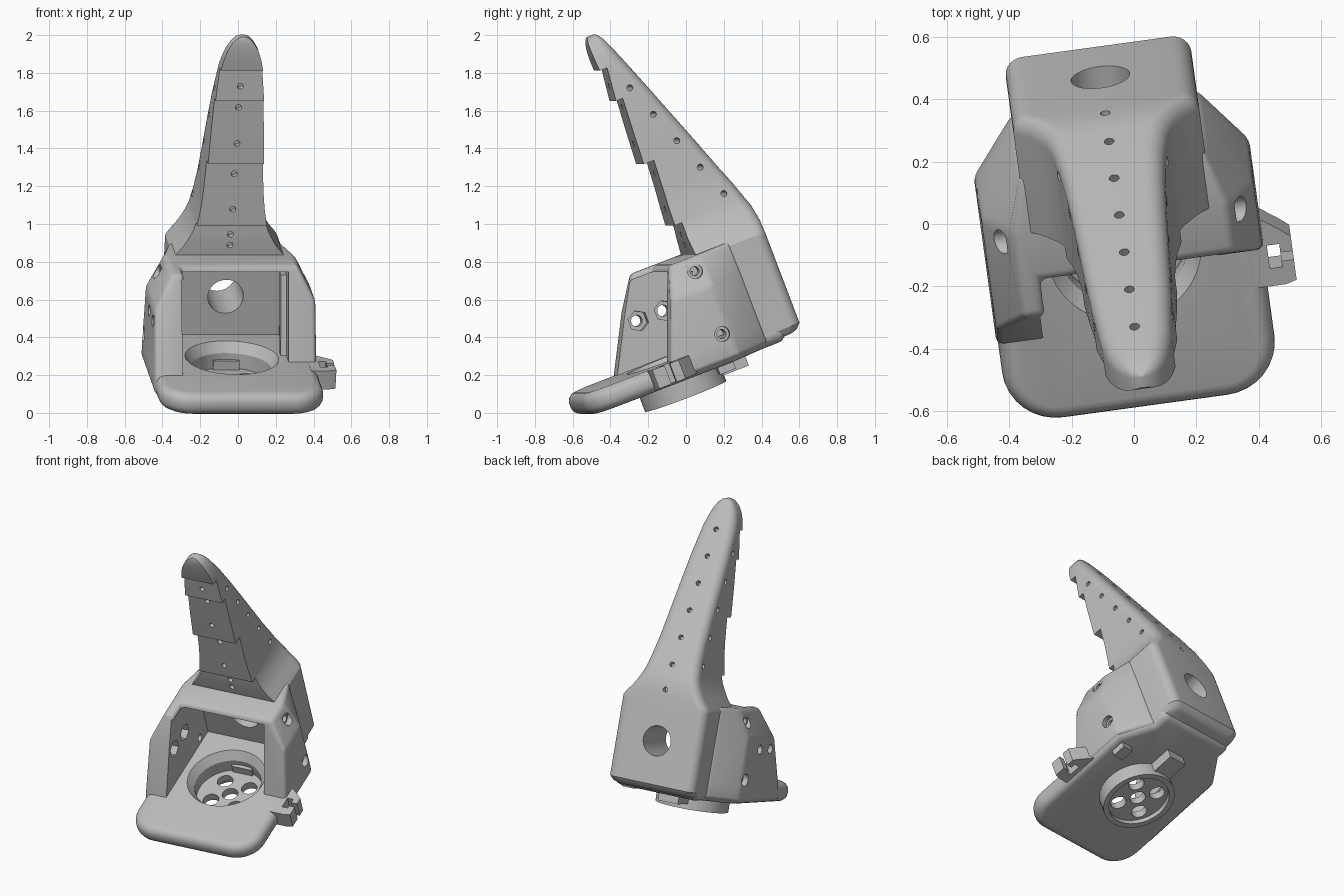
import bpy, bmesh, math
from mathutils import Matrix, Vector

if "Cube" in bpy.data.objects:
    bpy.data.objects.remove(bpy.data.objects["Cube"])

grey = bpy.data.materials.new("plain grey")
grey.use_nodes = True
GREY = (0.5, 0.5, 0.5, 1)
grey.diffuse_color = GREY
grey.node_tree.nodes["Principled BSDF"].inputs["Base Color"].default_value = GREY

# The whole model is built upright, then leaned back and turned a little
POSE = (Matrix.Rotation(math.radians(7.8), 4, 'Z') @ Matrix.Translation((-0.043, 0, 0))
        @ Matrix.Rotation(math.radians(21), 4, 'X'))
parts, cutters = [], []


def finish(bm, name, helper=False):
    bmesh.ops.recalc_face_normals(bm, faces=bm.faces)
    mesh = bpy.data.meshes.new(name)
    bm.to_mesh(mesh)
    bm.free()
    obj = bpy.data.objects.new(name, mesh)
    bpy.context.scene.collection.objects.link(obj)
    if helper:
        obj.hide_render = True
        cutters.append(obj)
    else:
        mesh.materials.append(grey)
        parts.append(obj)
    return obj


def loft(name, rings, helper=False):
    bm = bmesh.new()
    rows = [[bm.verts.new(p) for p in ring] for ring in rings]
    for a, b in zip(rows, rows[1:]):
        for i in range(len(a)):
            j = (i + 1) % len(a)
            bm.faces.new((a[i], a[j], b[j], b[i]))
    bm.faces.new(rows[0])
    bm.faces.new(rows[-1])
    return finish(bm, name, helper)


def slab(name, outline, z0, z1, helper=False):
    return loft(name, [[(x, y, z) for x, y in outline] for z in (z0, z1)], helper)


def box(name, x, y, z, helper=False):
    return slab(name, [(x[0], y[0]), (x[1], y[0]), (x[1], y[1]), (x[0], y[1])], *z, helper)


def drill(name, holes, sides=24):
    """One cutter made of several rods: (centre, direction, radius, length)."""
    bm = bmesh.new()
    for centre, axis, radius, length in holes:
        turn = Vector(axis).to_track_quat('Z', 'Y').to_matrix().to_4x4()
        bmesh.ops.create_cone(bm, cap_ends=True, segments=sides, radius1=radius, radius2=radius,
                              depth=length, matrix=Matrix.Translation(centre) @ turn)
    return finish(bm, name, True)


def apply_modifier(obj, mod):
    bpy.context.view_layer.objects.active = obj
    bpy.ops.object.modifier_apply(modifier=mod.name)


def bevel(obj, width, segments=4, angle=25):
    mod = obj.modifiers.new("round", 'BEVEL')
    mod.width, mod.segments = width, segments
    mod.limit_method, mod.angle_limit = 'ANGLE', math.radians(angle)
    apply_modifier(obj, mod)


def cut(obj, *tools):
    for tool in tools:
        mod = obj.modifiers.new("cut", 'BOOLEAN')
        mod.operation, mod.solver, mod.object = 'DIFFERENCE', 'EXACT', tool
        apply_modifier(obj, mod)


def arc(cx, cy, r, start, end, steps=8):
    angles = [math.radians(start + (end - start) * i / steps) for i in range(steps + 1)]
    return [(cx + r * math.cos(a), cy + r * math.sin(a)) for a in angles]


# Base plate with big front corners and a narrowing back
plate = slab("base_plate", arc(-0.265, -0.35, 0.175, 180, 270) + arc(0.265, -0.35, 0.175, 270, 360)
             + [(0.44, 0.31), (0.3, 0.5), (0.3, 0.62), (-0.3, 0.62), (-0.3, 0.5), (-0.44, 0.31)], 0.18, 0.3)
bevel(plate, 0.052, 5, 50)

# Housing: cheeks, hood and back; the -x cheek reaches further forward
rings = []
for w, half, front_a, front_b in ((0.2, 0.445, -0.27, -0.07), (0.3, 0.445, -0.23, -0.03),
                                  (0.6, 0.44, -0.07, 0.085), (0.775, 0.345, 0.03, 0.155)):
    rings.append([(x, y, w) for x, y in (
        (-half, front_a), (-0.28, front_a), (-0.28, front_b), (half, front_b),
        (half, 0.32), (0.3, 0.51), (-0.3, 0.51), (-half, 0.32))])
housing = loft("housing", rings)
bevel(housing, 0.022, 3)

# Horn: stacked sections (height, half width, front, back); repeated heights make the steps
rings = []
for w, half, front, back in (
        (0.2, 0.26, 0.47, 0.66), (0.212, 0.283, 0.46, 0.69), (0.24, 0.3, 0.45, 0.712),
        (0.74, 0.3, 0.45, 0.712), (0.755, 0.3, 0.45, 0.712), (0.755, 0.3, 0.318, 0.712),
        (0.78, 0.285, 0.317, 0.712), (0.82, 0.25, 0.317, 0.715), (0.87, 0.22, 0.317, 0.71),
        (0.91, 0.2, 0.32, 0.705), (0.955, 0.186, 0.322, 0.69), (0.955, 0.186, 0.282, 0.69),
        (1.05, 0.17, 0.287, 0.66), (1.15, 0.16, 0.295, 0.622), (1.315, 0.15, 0.305, 0.562),
        (1.315, 0.15, 0.248, 0.562), (1.5, 0.141, 0.258, 0.493), (1.68, 0.13, 0.27, 0.426),
        (1.68, 0.13, 0.232, 0.426), (1.86, 0.113, 0.252, 0.358), (1.86, 0.113, 0.21, 0.358),
        (1.92, 0.1, 0.207, 0.335), (1.97, 0.083, 0.207, 0.315), (2.01, 0.06, 0.21, 0.297),
        (2.035, 0.035, 0.217, 0.28), (2.045, 0.01, 0.225, 0.265)):
    r = min(0.06, half * 0.6, (back - front) * 0.6)
    section = ([(-half, front), (half, front)] + arc(half - r, back - r, r, 0, 90, 6)
               + arc(r - half, back - r, r, 90, 180, 6))
    rings.append([(x, y, w) for x, y in section])
horn = loft("horn", rings)

# Round socket: chamfered opening and a cup hanging under the plate
SOCKET = Vector((0, 0.035, 0))
opening = drill("socket_opening", [(SOCKET + Vector((0, 0, 0.25)), (0, 0, 1), 0.21, 0.3)], 64)
bm = bmesh.new()
bmesh.ops.create_cone(bm, cap_ends=True, segments=64, radius1=0.2, radius2=0.255, depth=0.08,
                      matrix=Matrix.Translation(SOCKET + Vector((0, 0, 0.27))))
chamfer = finish(bm, "socket_chamfer", True)
cavity = box("cavity", (-0.295, 0.295), (-0.7, 0.38), (0.29, 0.745), True)
tunnel = drill("rear_tunnel", [((0, 0.55, 0.514), (0, 1, 0), 0.095, 0.6)], 48)

bm = bmesh.new()
profile = [(0, 0.16), (0.212, 0.16), (0.212, 0.23), (0.23, 0.23), (0.23, 0.08), (0.195, 0.08),
           (0.195, 0.11), (0, 0.11)]
verts = [bm.verts.new(SOCKET + Vector((r, 0, z))) for r, z in profile]
edges = [bm.edges.new(pair) for pair in zip(verts, verts[1:])]
bmesh.ops.spin(bm, geom=verts + edges, cent=SOCKET, axis=(0, 0, 1), angle=math.tau, steps=64)
bmesh.ops.remove_doubles(bm, verts=bm.verts, dist=0.0005)
cup = finish(bm, "socket_cup")
spots = [SOCKET] + [SOCKET + Vector((0.125 * math.cos(a), 0.125 * math.sin(a), 0))
                    for a in (math.radians(40 + 90 * i) for i in range(4))]
cut(cup, drill("cup_holes", [(p + Vector((0, 0, 0.13)), (0, 0, 1), 0.05, 0.2) for p in spots]))

# Openings and screw holes in the housing
screws = drill("screw_holes", [((x, y, z), (1, 0, 0), 0.024, 0.3) for x in (-0.4, 0.4)
                               for y, z in ((0.27, 0.7), (0.28, 0.34))])
sinks = drill("screw_sinks", [((0.42 * s, 0.27, 0.7), (1, 0, 0), 0.04, 0.1) for s in (-1, 1)]
              + [((0.46 * s, 0.28, 0.34), (1, 0, 0), 0.04, 0.1) for s in (-1, 1)])
bolts = drill("bolt_holes", [((-0.4, y, 0.53), (1, 0, 0), 0.03, 0.4) for y in (-0.02, 0.13)])
nuts = drill("nut_pockets", [((-0.3, y, 0.53), (1, 0, 0), 0.056, 0.12) for y in (-0.02, 0.13)], 6)
cut(housing, cavity, opening, chamfer, tunnel, screws, sinks, bolts, nuts)
cut(plate, opening, chamfer)

# Small pin holes up the horn: through the sides, and shallow in front and back
side_pins = [((0, 0.326 + 0.0655 * i, 1.718 - 0.175 * i), (1, 0, 0), 0.016, 0.8) for i in range(5)]
back_pins = [((0, 0.36 + 0.0635 * i, 1.85 - 0.17 * i), (0, 0.936, 0.35), 0.016, 0.07) for i in range(6)]
back_pins.append(((0, 0.712, 0.84), (0, 1, 0), 0.016, 0.07))
front_pins = [((0, y, z), (0, 1, 0), 0.016, 0.07) for y, z in (
    (0.24, 1.76), (0.265, 1.63), (0.252, 1.43), (0.3, 1.24), (0.285, 1.045), (0.32, 0.89), (0.317, 0.83))]
cut(horn, tunnel, drill("side_pins", side_pins, 16), drill("face_pins", back_pins + front_pins, 16))

# Leaning rail inside the +x cheek
loft("inner_rail", [[(x, y + lean, z) for x, y in ((0.265, 0.06), (0.31, 0.06), (0.31, 0.12), (0.265, 0.12))]
                    for z, lean in ((0.28, 0), (0.7, 0.15))])

# Slotted clip on the +x edge of the plate
clip = slab("side_clip", [(0.4, -0.16), (0.5, -0.16), (0.535, -0.15), (0.535, 0), (0.5, 0.03),
                          (0.42, 0.09), (0.4, 0.09)], 0.195, 0.3)
cut(clip, box("clip_slot", (0.455, 0.495), (-0.1, -0.02), (0.1, 0.4), True),
    box("clip_gap", (0.49, 0.6), (-0.08, -0.05), (0.1, 0.4), True))

# Lugs under the plate
slab("rear_lug", [(-0.07, 0.22), (0.07, 0.22), (0.07, 0.4), (-0.07, 0.4)], 0.115, 0.21)
slab("side_lug", [(0.3, 0.2), (0.38, 0.2), (0.38, 0.29), (0.3, 0.29)], 0.14, 0.21)

for tool in cutters:
    bpy.data.objects.remove(tool)
for part in parts:
    part.matrix_world = POSE
    bpy.ops.object.select_all(action='DESELECT')
    part.select_set(True)
    bpy.context.view_layer.objects.active = part
    bpy.ops.object.shade_smooth_by_angle(angle=math.radians(30))
